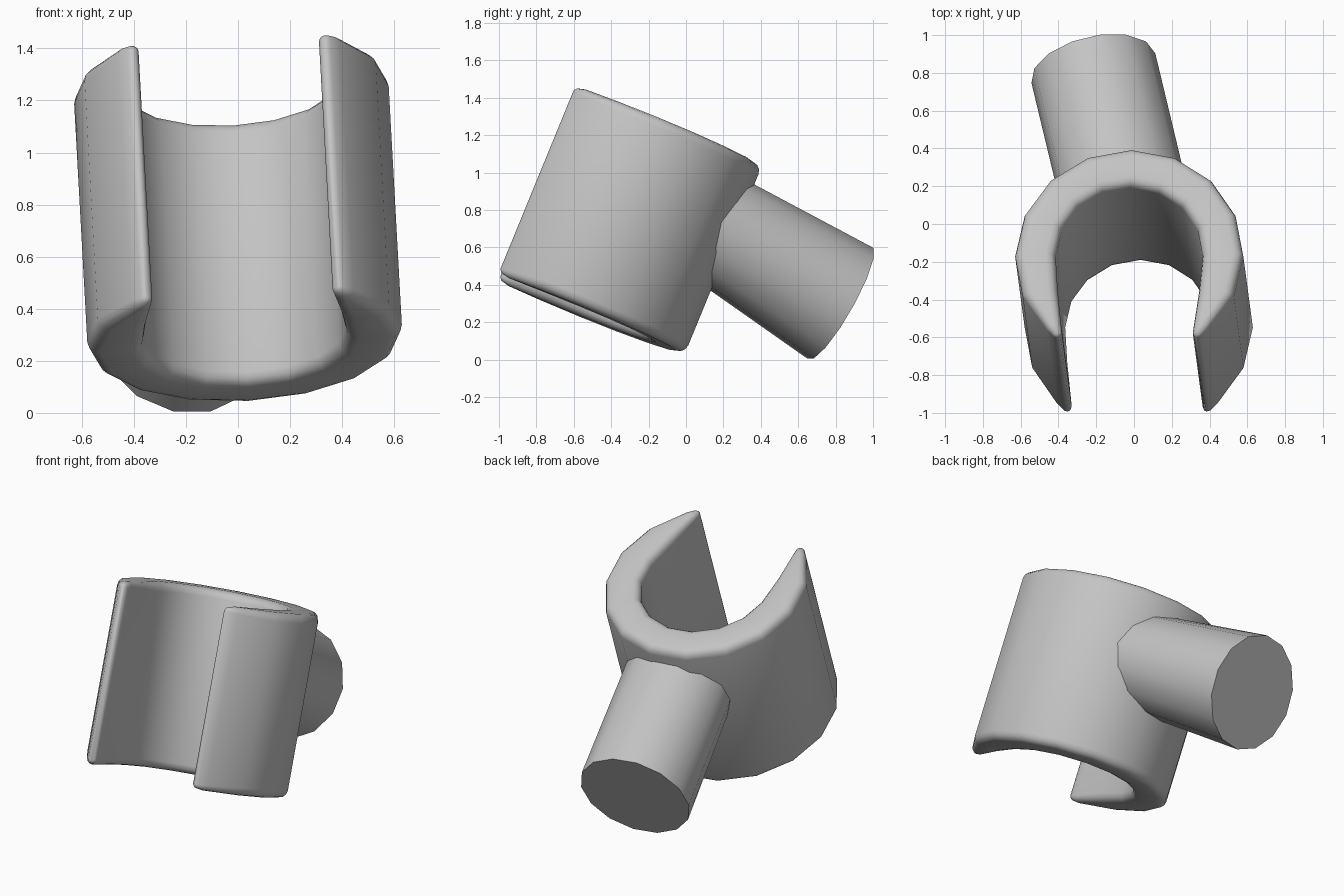
import bpy, bmesh
from math import sin, cos, pi, radians
from mathutils import Vector

cube = bpy.data.objects.get("Cube")
if cube:
    bpy.data.objects.remove(cube)

# Single grey plastic
grey = bpy.data.materials.new("plain grey")
grey.use_nodes = True
grey.diffuse_color = (0.55, 0.55, 0.55, 1)
grey.node_tree.nodes["Principled BSDF"].inputs["Base Color"].default_value = (0.55, 0.55, 0.55, 1)


def loft(name, rings, smooth_angle):
    """Skin a row of closed rings and cap both ends."""
    bm = bmesh.new()
    rows = [[bm.verts.new(p) for p in ring] for ring in rings]
    n = len(rows[0])
    for a, b in zip(rows, rows[1:]):
        for i in range(n):
            j = (i + 1) % n
            bm.faces.new((a[i], a[j], b[j], b[i]))
    bm.faces.new(rows[0])
    bm.faces.new(rows[-1])
    bmesh.ops.recalc_face_normals(bm, faces=bm.faces)
    mesh = bpy.data.meshes.new(name)
    bm.to_mesh(mesh)
    bm.free()
    mesh.materials.append(grey)
    obj = bpy.data.objects.new(name, mesh)
    bpy.context.collection.objects.link(obj)
    bpy.ops.object.select_all(action='DESELECT')
    obj.select_set(True)
    bpy.context.view_layer.objects.active = obj
    bpy.ops.object.shade_smooth_by_angle(angle=radians(smooth_angle))
    return obj


# Tilted frame of the clip: up its bore, sideways, and towards its back
centre = Vector((0, -0.36, 0.763))
up = Vector((-0.055, 0.41, 1)).normalized()
side = Vector((1, 0, 0.055)).normalized()
back = up.cross(side).normalized()
side = back.cross(up)

# Clip wall: outer and inner points from the back round to one tip
OUTER, INNER, HALF = 0.605, 0.39, 0.545
stations = []
for k in range(5):
    c, s = cos(k * pi / 8), sin(k * pi / 8)
    stations.append(((OUTER * s, OUTER * c), (INNER * s, INNER * c), HALF))
stations += [((0.56, -0.23), (0.375, -0.2), HALF),
             ((0.428, -0.425), (0.352, -0.40), HALF),
             ((0.39, -0.465), (0.347, -0.445), HALF - 0.01),
             ((0.372, -0.472), (0.355, -0.466), HALF - 0.025)]


def wall_section(outer, inner, half, sign):
    """Rounded rectangle spanning the wall at one station."""
    o, i = Vector(outer), Vector(inner)
    thick = (o - i).length
    r = min(0.05, thick * 0.45)
    across = (o - i) / thick
    corners = [(thick - r, half - r, 0), (r, half - r, 1),
               (r, r - half, 2), (thick - r, r - half, 3)]
    ring = []
    for u, h, quarter in corners:
        for step in range(4):
            a = (quarter + step / 3) * pi / 2
            p = i + across * (u + r * cos(a))
            ring.append(centre + side * p.x * sign + back * p.y + up * (h + r * sin(a)))
    return ring


left = [wall_section(*s, 1) for s in stations]
right = [wall_section(*s, -1) for s in stations[1:]]
loft("clip", right[::-1] + left, 50)

# Peg: runs from inside the back wall to a flat free end, flatter at its root
end = Vector((-0.215, 0.825, 0.302))
along = Vector((-0.24, 1, -0.57)).normalized()
rise = (Vector((0, 0, 1)) - along * along.z).normalized()
across = along.cross(rise)
SIDES, ROOT = 14, 0.44
tip_ring, root_ring = [], []
for n in range(SIDES):
    a = 2 * pi * n / SIDES
    w, h = 0.337 * cos(a), 0.347 * sin(a)
    tip_ring.append(end + across * w + rise * h)
    p = end + across * w + rise * (h * 0.85 + 0.025)
    reach = ((p - centre).dot(back) - ROOT) / along.dot(back)
    root_ring.append(p - along * reach)
loft("peg", [root_ring, tip_ring], 40)
